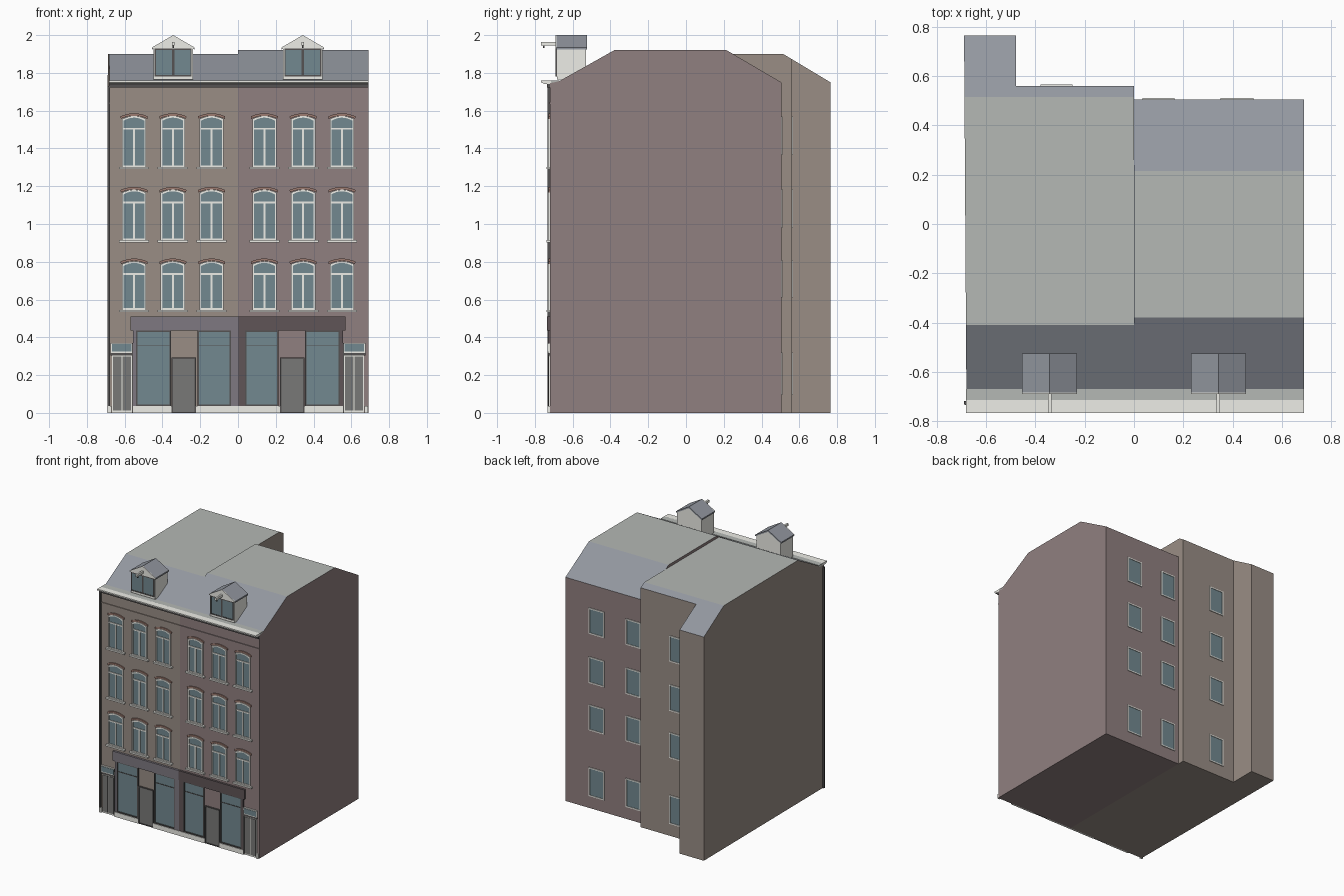
import bpy, bmesh, math

if "Cube" in bpy.data.objects:
    bpy.data.objects.remove(bpy.data.objects["Cube"])

def mat(name, r, g, b):
    m = bpy.data.materials.new(name)
    m.diffuse_color = (r, g, b, 1)
    m.use_nodes = True
    m.node_tree.nodes["Principled BSDF"].inputs["Base Color"].default_value = m.diffuse_color
    return m

BRICK_L = mat("brown_brick", .32, .27, .235)
BRICK_R = mat("purple_brick", .28, .215, .215)
WHITE = mat("cream_paint", .85, .85, .8)
GLASS = mat("glass", .17, .25, .28)
SLATE = mat("slate", .29, .31, .35)
FLAT = mat("flat_roofing", .46, .48, .46)
DOOR = mat("door_grey", .19, .19, .185)
DARK = mat("dark_frame", .09, .085, .085)
SHOP_L = mat("shop_grey", .21, .19, .22)
SHOP_R = mat("shop_dark", .115, .09, .095)
ARCH = mat("red_brick", .34, .2, .165)
FRONT = -0.72


def finish(name, bm, *mats):
    bmesh.ops.recalc_face_normals(bm, faces=bm.faces)
    me = bpy.data.meshes.new(name)
    bm.to_mesh(me)
    bm.free()
    for m in mats:
        me.materials.append(m)
    ob = bpy.data.objects.new(name, me)
    bpy.context.collection.objects.link(ob)
    return ob


def prism(name, pts, a, b, m, axis="y"):
    """Extrude a profile: (x, z) points along y, or (y, z) points along x."""
    bm = bmesh.new()
    put = (lambda p, t: (p[0], t, p[1])) if axis == "y" else (lambda p, t: (t, p[0], p[1]))
    lo = [bm.verts.new(put(p, a)) for p in pts]
    hi = [bm.verts.new(put(p, b)) for p in pts]
    bm.faces.new(lo)
    bm.faces.new(hi[::-1])
    for i in range(len(pts)):
        j = (i + 1) % len(pts)
        bm.faces.new((lo[i], lo[j], hi[j], hi[i]))
    return finish(name, bm, m)


def rect(x0, x1, z0, z1):
    return [(x0, z0), (x1, z0), (x1, z1), (x0, z1)]


def box(name, x0, x1, y0, y1, z0, z1, m):
    return prism(name, rect(x0, x1, z0, z1), y0, y1, m)


def ring(name, outer, inner, y0, y1, m):
    """Frame between two outlines with equal point counts."""
    bm = bmesh.new()
    loops = [[bm.verts.new((x, y, z)) for x, z in pts]
             for pts, y in ((outer, y0), (inner, y0), (inner, y1), (outer, y1))]
    n = len(outer)
    for k in range(4):
        a, b = loops[k], loops[(k + 1) % 4]
        for i in range(n):
            j = (i + 1) % n
            bm.faces.new((a[i], a[j], b[j], b[i]))
    return finish(name, bm, m)


def arc(cx, half, z, rise, n=8):
    return [(cx + half * (1 - 2 * i / n), z + rise * (1 - (1 - 2 * i / n) ** 2)) for i in range(n + 1)]


def arched(cx, half, z0, z1, rise):
    return [(cx - half, z0), (cx + half, z0)] + arc(cx, half, z1, rise)


def house(name, pts, x0, x1, brick):
    """House body: brick walls, slate slopes, pale flat roof, slightly skewed left wall."""
    ob = prism(name, pts, x0, x1, brick, "x")
    ob.data.materials.append(SLATE)
    ob.data.materials.append(FLAT)
    for p in ob.data.polygons:
        p.material_index = 2 if p.normal.z > .99 else 1 if p.normal.z > .2 else 0
    for v in ob.data.vertices:
        if v.co.x < -.6:
            v.co.x = -.685 - .0065 * v.co.y


# House bodies
house("left_house", [(FRONT, 0), (FRONT, 1.745), (-.67, 1.757), (-.41, 1.90), (.515, 1.90),
                     (.56, 1.873), (.56, 0)], -.69, 0, BRICK_L)
house("left_rear_wing", [(.56, 0), (.56, 1.873), (.765, 1.75), (.765, 0)], -.69, -.48, BRICK_L)
house("right_house", [(FRONT, 0), (FRONT, 1.745), (-.67, 1.757), (-.38, 1.92), (.215, 1.92),
                      (.505, 1.75), (.505, 0)], 0, .69, BRICK_R)

# Cornice, gutter lining, brick string course, drainpipe
prism("cornice", [(-.715, 1.74), (-.75, 1.742), (-.767, 1.75), (-.767, 1.76), (-.715, 1.76)],
      -.682, .69, WHITE, "x")
box("cornice_shadow_board", -.682, .69, -.735, -.715, 1.722, 1.741, DARK)
box("gutter_lining", -.682, .69, -.72, -.67, 1.745, 1.76, FLAT)
box("string_course_left", -.68, 0, -.726, FRONT, 1.635, 1.643, BRICK_L)
box("string_course_right", 0, .69, -.726, FRONT, 1.635, 1.643, BRICK_R)
box("drainpipe", -.69, -.677, -.733, -.719, 0, 1.73, DARK)


def front_window(cx, z0, z1):
    h, r, t = .064, .016, .009
    zs = z1 - r
    ring("window_frame", arched(cx, h, z0, zs, r), arched(cx, h - t, z0 + t, zs - t, r), -.73, FRONT, WHITE)
    prism("window_glass", arched(cx, h - t, z0 + t, zs - t, r), -.7225, FRONT, GLASS)
    zt = z1 - .068
    box("window_transom", cx - h + t, cx + h - t, -.728, FRONT, zt - .005, zt + .005, WHITE)
    box("window_mullion", cx - .005, cx + .005, -.728, FRONT, z0 + t, zt, WHITE)
    box("window_sill", cx - .08, cx + .08, -.738, FRONT, z0 - .012, z0, WHITE)
    prism("window_arch", arc(cx, .07, zs + .001, r) + arc(cx, .072, zs + .014, r)[::-1], -.728, FRONT, ARCH)


for s in (-1, 1):
    side = "left" if s < 0 else "right"
    shop = SHOP_L if s < 0 else SHOP_R

    def mbox(name, x0, x1, y0, y1, z0, z1, m):
        a, b = sorted((s * x0, s * x1))
        return box(side + "_" + name, a, b, y0, y1, z0, z1, m)

    # Upper storeys
    for x in (.14, .345, .55):
        for z0, z1 in ((1.302, 1.572), (.914, 1.182), (.546, .803)):
            front_window(s * x, z0, z1)

    # Shop front
    mbox("shop_fascia", 0, .57, -.736, FRONT, .435, .51, shop)
    mbox("shop_centre_pier", 0, .037, -.73, FRONT, .037, .435, shop)
    mbox("shop_outer_pier", .54, .555, -.73, FRONT, .037, .435, shop)
    for x0, x1 in ((.037, .215), (.355, .54)):
        a, b = sorted((s * x0, s * x1))
        ring("shop_window_frame", rect(a, b, .037, .435), rect(a + .008, b - .008, .045, .428),
             -.73, FRONT, DARK)
        mbox("shop_glass", x0 + .008, x1 - .008, -.7225, FRONT, .045, .428, GLASS)
        mbox("shop_glazing_bar", x0 + .008, x1 - .008, -.726, FRONT, .353, .358, DARK)
    mbox("shop_door", .23, .344, -.726, FRONT, 0, .284, DOOR)
    ring(side + "_shop_door_frame", rect(s * .287 - .065, s * .287 + .065, 0, .292),
         rect(s * .287 - .057, s * .287 + .057, .006, .284), -.731, FRONT, DARK)

    # House door with fanlight
    mbox("house_door_frame", .562, .668, -.724, FRONT, 0, .305, WHITE)
    mbox("house_door_surround", .556, .562, -.73, FRONT, 0, .37, DARK)
    for x0 in (.567, .618):
        mbox("house_door_leaf", x0, x0 + .045, -.728, FRONT, .012, .298, DOOR)
    mbox("door_lintel", .558, .674, -.73, FRONT, .305, .318, DARK)
    mbox("fanlight_frame", .558, .674, -.73, FRONT, .318, .37, WHITE)
    mbox("fanlight_glass", .564, .668, -.7325, FRONT, .324, .364, GLASS)

    # Plinth between the doors
    for x0, x1 in ((0, .222), (.352, .556), (.67, .687)):
        mbox("plinth", x0, x1, -.734, FRONT, 0, .037, WHITE)

    # Dormer
    c = s * .343
    prism("dormer_body", [(c - .105, 1.765), (c + .105, 1.765), (c + .105, 1.928), (c, 1.99), (c - .105, 1.928)],
          -.684, -.53, WHITE)
    prism("dormer_roof", [(c - .112, 1.924), (c, 1.988), (c + .112, 1.924), (c + .112, 1.935),
                          (c, 2.0), (c - .112, 1.935)], -.685, -.525, SLATE)
    prism("dormer_pediment", [(c - .112, 1.928), (c + .112, 1.928), (c + .112, 1.935), (c, 2.0),
                              (c - .112, 1.935)], -.69, -.685, WHITE)
    for d in (-.049, .049):
        ring("dormer_frame", rect(c + d - .049, c + d + .049, 1.782, 1.928),
             rect(c + d - .043, c + d + .043, 1.79, 1.921), -.69, -.684, DARK)
        box("dormer_glass", c + d - .043, c + d + .043, -.687, -.684, 1.79, 1.921, GLASS)
    box("hoist_beam", c - .007, c + .007, -.768, -.688, 1.945, 1.963, WHITE)
    box("hoist_hook", c - .004, c + .004, -.756, -.748, 1.932, 1.946, DARK)

# Rear windows
for x0, x1, y in ((.035, .165, .505), (.352, .485, .505), (-.38, -.25, .56)):
    for z0, z1 in ((1.365, 1.568), (.98, 1.185), (.61, .81), (.095, .32)):
        ring("rear_window_frame", rect(x0, x1, z0, z1), rect(x0 + .009, x1 - .009, z0 + .009, z1 - .009),
             y, y + .006, WHITE)
        box("rear_window_glass", x0 + .009, x1 - .009, y, y + .002, z0 + .009, z1 - .009, GLASS)
